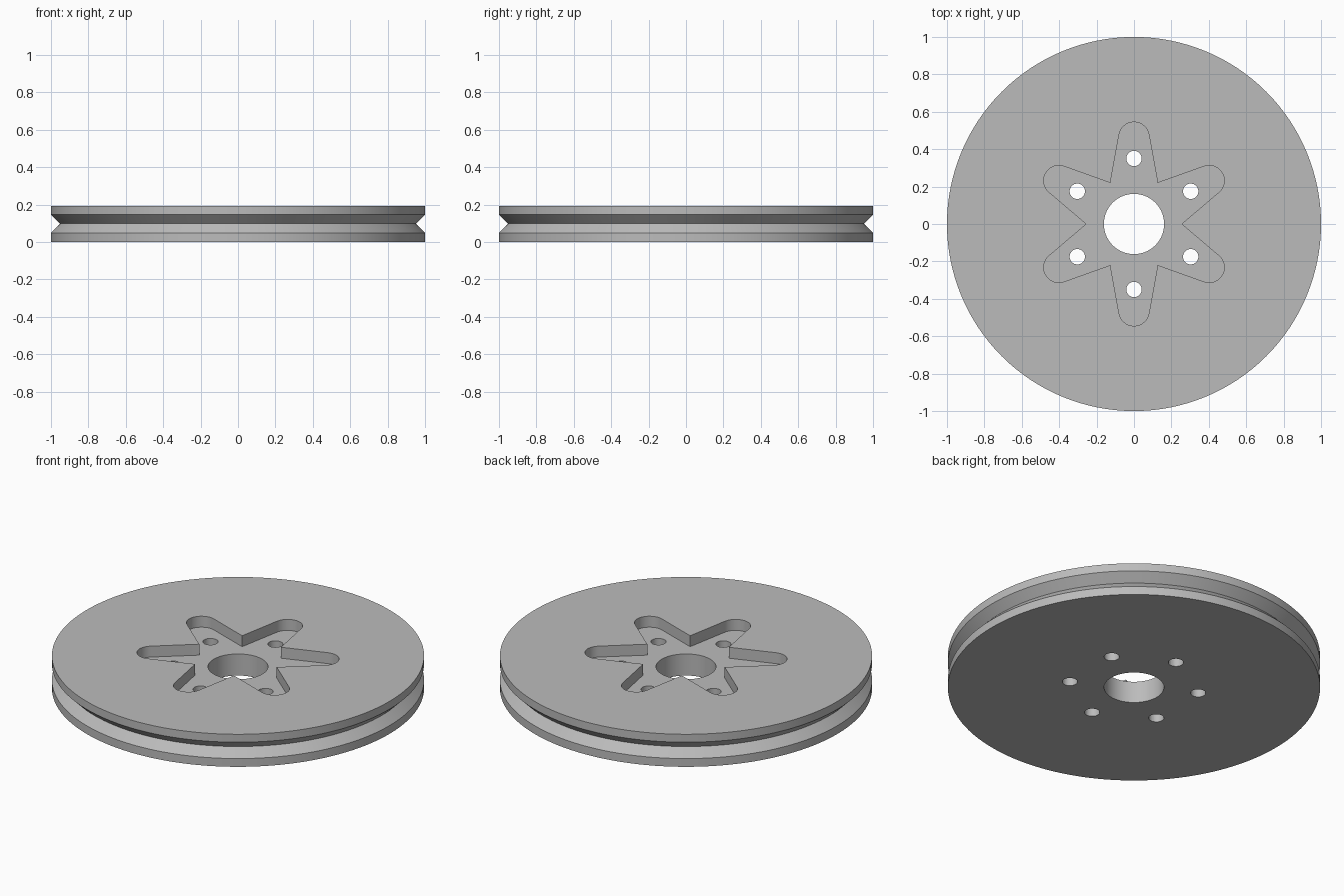
import bpy, bmesh
from math import sin, cos, pi, radians
from mathutils import Vector, Matrix

cube = bpy.data.objects.get("Cube")
if cube:
    bpy.data.objects.remove(cube, do_unlink=True)

HEIGHT = 0.193
FLOOR = 0.128      # floor of the star pocket
ARMS = 6
SEGMENTS = 128

steel = bpy.data.materials.new("plain grey")
steel.use_nodes = True
grey = (0.5, 0.5, 0.5, 1)
steel.diffuse_color = grey
steel.node_tree.nodes["Principled BSDF"].inputs["Base Color"].default_value = grey


def make_object(name, bm):
    bmesh.ops.recalc_face_normals(bm, faces=bm.faces)
    mesh = bpy.data.meshes.new(name)
    bm.to_mesh(mesh)
    bm.free()
    mesh.materials.append(steel)
    obj = bpy.data.objects.new(name, mesh)
    bpy.context.collection.objects.link(obj)
    return obj


def lathe(name, profile):
    """Revolve a closed (radius, z) profile about the z axis."""
    bm = bmesh.new()
    verts = [bm.verts.new((r, 0, z)) for r, z in profile]
    edges = [bm.edges.new((v, verts[i - 1])) for i, v in enumerate(verts)]
    bmesh.ops.spin(bm, geom=verts + edges, axis=(0, 0, 1), cent=(0, 0, 0),
                   angle=2 * pi, steps=SEGMENTS, use_merge=True)
    bmesh.ops.remove_doubles(bm, verts=bm.verts, dist=1e-5)
    return make_object(name, bm)


def star_cutter():
    """Six tapered arms with round tips and sharp notches between them."""
    outline = []
    for k in range(ARMS):
        turn = Matrix.Rotation(k * 2 * pi / ARMS, 3, "Z")
        outline.append(turn @ Vector((0.127, 0.22, FLOOR)))
        for i in range(17):
            a = radians(10.4 + i * (180 - 2 * 10.4) / 16)
            outline.append(turn @ Vector((0.081 * cos(a), 0.464 + 0.081 * sin(a), FLOOR)))
    bm = bmesh.new()
    face = bm.faces.new([bm.verts.new(p) for p in outline])
    top = bmesh.ops.extrude_face_region(bm, geom=[face])["geom"]
    bmesh.ops.translate(bm, vec=(0, 0, 0.2),
                        verts=[g for g in top if isinstance(g, bmesh.types.BMVert)])
    return make_object("star_cutter", bm)


def bolt_hole_cutter():
    bm = bmesh.new()
    for k in range(ARMS):
        a = pi / 2 + k * 2 * pi / ARMS
        bmesh.ops.create_cone(bm, cap_ends=True, segments=32, radius1=0.041, radius2=0.041,
                              depth=1, matrix=Matrix.Translation((0.35 * cos(a), 0.35 * sin(a), 0)))
    return make_object("bolt_hole_cutter", bm)


# Disc with centre bore and V groove round the rim
pulley = lathe("pulley_wheel", [
    (0.161, 0), (1, 0), (1, 0.049), (0.952, 0.098),
    (1, 0.146), (1, HEIGHT), (0.161, HEIGHT)])

# Star pocket, then bolt holes
bpy.context.view_layer.objects.active = pulley
pulley.select_set(True)
for cutter in (star_cutter(), bolt_hole_cutter()):
    cutter.hide_render = True
    cut = pulley.modifiers.new(cutter.name, "BOOLEAN")
    cut.operation = "DIFFERENCE"
    cut.solver = "EXACT"
    cut.object = cutter
    bpy.ops.object.modifier_apply(modifier=cut.name)
    bpy.data.objects.remove(cutter, do_unlink=True)

bpy.ops.object.shade_smooth_by_angle(angle=radians(25))
